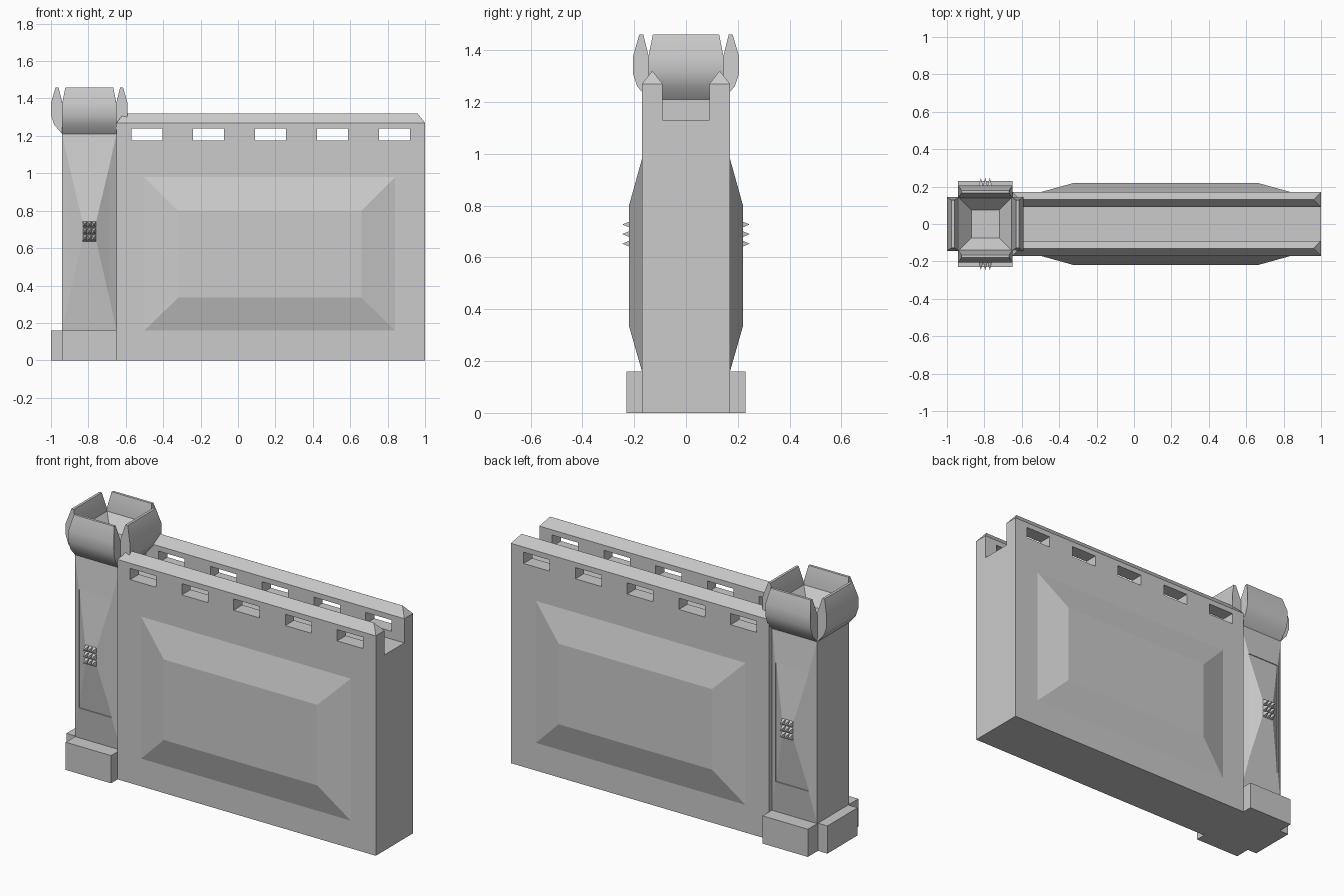
import bpy, bmesh
from math import pi, radians
from mathutils import Matrix, Vector

if "Cube" in bpy.data.objects:
    bpy.data.objects.remove(bpy.data.objects["Cube"])

TX = -0.795   # tower centre
H = 0.145     # tower half width


def finish(name, bm, smooth=None):
    bmesh.ops.remove_doubles(bm, verts=bm.verts, dist=1e-5)
    bmesh.ops.recalc_face_normals(bm, faces=bm.faces)
    me = bpy.data.meshes.new(name)
    bm.to_mesh(me)
    bm.free()
    ob = bpy.data.objects.new(name, me)
    bpy.context.collection.objects.link(ob)
    bpy.ops.object.select_all(action='DESELECT')
    ob.select_set(True)
    bpy.context.view_layer.objects.active = ob
    if smooth:
        bpy.ops.object.shade_smooth_by_angle(angle=radians(smooth))
    return ob


def add_loft(bm, rings, mat=Matrix(), caps=(True, True)):
    """Skin a stack of equal-length point rings."""
    vs = [[bm.verts.new(mat @ Vector(p)) for p in r] for r in rings]
    n = len(rings[0])
    for a, b in zip(vs, vs[1:]):
        for i in range(n):
            j = (i + 1) % n
            bm.faces.new((a[i], a[j], b[j], b[i]))
    if caps[0]:
        bm.faces.new(vs[0][::-1])
    if caps[1]:
        bm.faces.new(vs[-1])


def rect(cx, cy, hx, hy, z):
    return [(cx - hx, cy - hy, z), (cx + hx, cy - hy, z),
            (cx + hx, cy + hy, z), (cx - hx, cy + hy, z)]


def upright(x0, x1, z0, z1, y):
    """Rectangle facing the front at depth y."""
    return [(x0, -y, z0), (x1, -y, z0), (x1, -y, z1), (x0, -y, z1)]


sides = [Matrix(), Matrix.Diagonal((1, -1, 1, 1))]

# wall: U-shaped section with a walkway channel
prof = [(-.17, 0), (.17, 0), (.17, 1.27), (.09, 1.27), (.09, 1.13),
        (-.09, 1.13), (-.09, 1.27), (-.17, 1.27)]
bm = bmesh.new()
add_loft(bm, [[(x, y, z) for y, z in prof] for x in (-.65, 1)])
wall = finish("wall", bm)

# arrow slots through both parapets
bm = bmesh.new()
for i in range(5):
    x = -.4875 + i * .3308
    add_loft(bm, [rect(x, 0, .083, .3, z) for z in (1.175, 1.24)])
cutter = finish("slot_cutter", bm)
cutter.hide_render = True
bpy.context.view_layer.objects.active = wall
mod = wall.modifiers.new("slots", 'BOOLEAN')
mod.operation, mod.solver, mod.object = 'DIFFERENCE', 'EXACT', cutter
bpy.ops.object.modifier_apply(modifier=mod.name)
bpy.data.objects.remove(cutter)

# hipped coping on each parapet
bm = bmesh.new()
for y in (-.13, .13):
    add_loft(bm, [rect(.175, y, .825, .04, 1.27),
                  rect(.175, y, .785, .0002, 1.32)], caps=(False, True))
finish("parapet_coping", bm)

# raised panel on both wall faces
bm = bmesh.new()
for m in sides:
    add_loft(bm, [upright(-.5, .84, .16, .98, .17),
                  upright(-.32, .66, .335, .80, .22)], m, (False, True))
finish("wall_panel", bm)

# tower shaft with a sunken bowl top
bm = bmesh.new()
add_loft(bm, [rect(TX, 0, H, H, .1), rect(TX, 0, H, H, 1.36),
              rect(TX, 0, .075, .075, 1.28)])
finish("tower_shaft", bm)

# cross-shaped plinth
bm = bmesh.new()
add_loft(bm, [rect(TX, 0, H, .23, z) for z in (0, .16)])
finish("plinth_front_back", bm)
bm = bmesh.new()
add_loft(bm, [rect(TX, 0, .205, .138, z) for z in (0, .16)])
finish("plinth_sides", bm)

# pyramid facing on the tower front and back, with a sunken inner panel
bm = bmesh.new()
for m in sides:
    add_loft(bm, [upright(-.94, -.65, .16, 1.21, H),
                  upright(-.9, -.69, .345, 1.03, .168),
                  upright(-.9, -.69, .345, 1.03, .163),
                  upright(-.83, -.76, .645, .735, .207)], m, (False, True))
finish("tower_facing", bm)

# cluster of small studs at the centre of each facing
bm = bmesh.new()
for m in sides:
    for i in (-1, 0, 1):
        for k in (-1, 0, 1):
            x, z = TX + i * .024, .69 + k * .037
            add_loft(bm, [upright(x - .013, x + .013, z - .019, z + .019, .2),
                          upright(x - .0002, x + .0002, z - .0002, z + .0002, .245)],
                     m, (False, True))
finish("studs", bm)

# four flared battlement plates: (distance out, height, half width)
plate = [(H, 1.21, H), (.188, 1.26, H), (.205, 1.31, H), (.205, 1.375, H),
         (.18, 1.46, .128), (.165, 1.46, .128), (.14, 1.36, H)]
bm = bmesh.new()
for q in range(4):
    m = Matrix.Translation((TX, 0, 0)) @ Matrix.Rotation(q * pi / 2, 4, 'Z')
    add_loft(bm, [[(d, s * w, z) for d, z, w in plate] for s in (-1, 1)], m)
finish("battlement", bm, 35)
